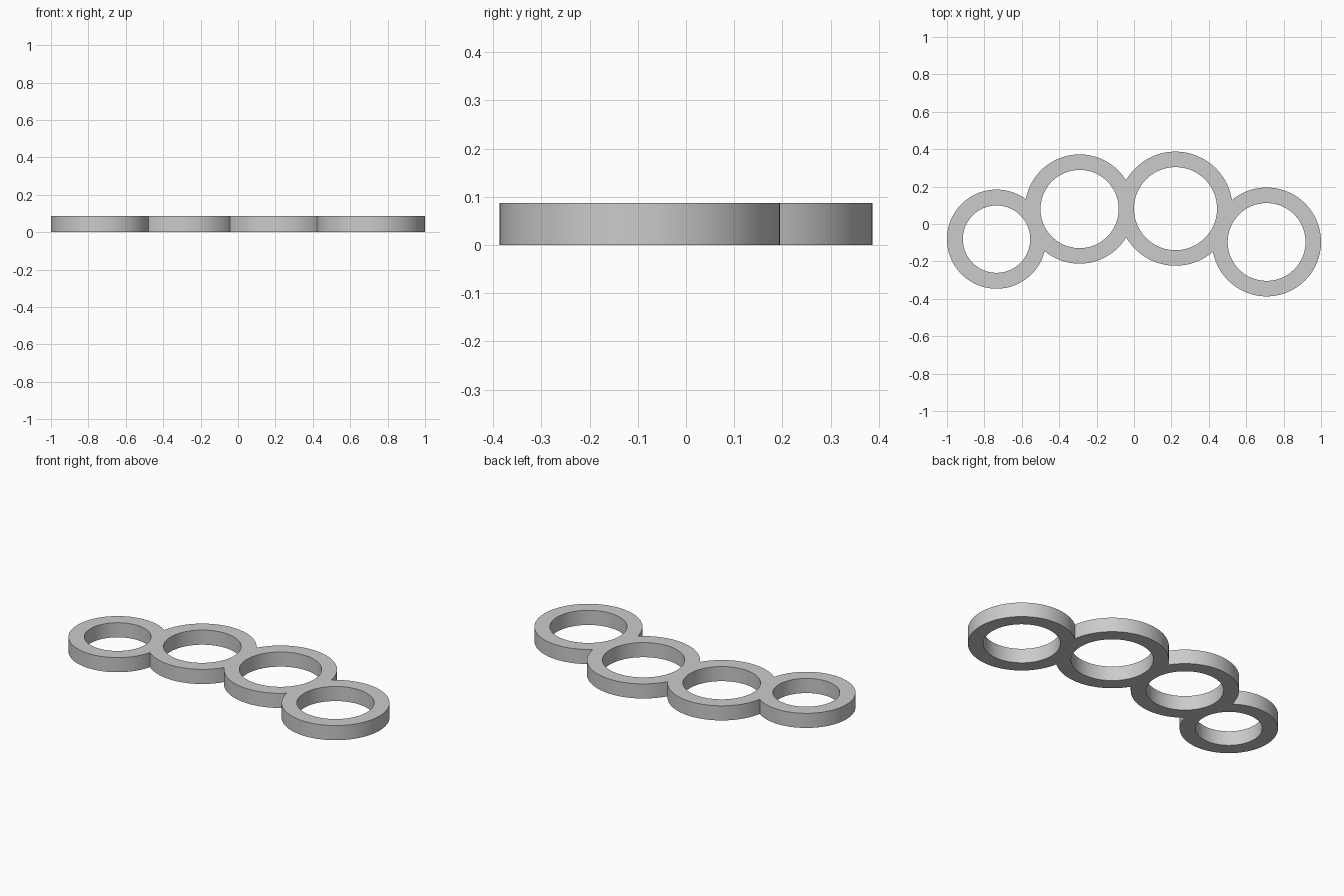
import bpy
import math

cube = bpy.data.objects.get("Cube")
if cube:
    bpy.data.objects.remove(cube, do_unlink=True)

HEIGHT = 0.087
# centre x, centre y, outer radius, hole radius
RINGS = [
    (-0.735, -0.081, 0.265, 0.180),
    (-0.291, 0.080, 0.292, 0.209),
    (0.222, 0.082, 0.305, 0.222),
    (0.709, -0.096, 0.291, 0.208),
]

metal = bpy.data.materials.new("plain grey")
metal.use_nodes = True
GREY = (0.6, 0.6, 0.6, 1)
metal.diffuse_color = GREY
metal.node_tree.nodes["Principled BSDF"].inputs["Base Color"].default_value = GREY


def disc(name, x, y, radius, depth):
    bpy.ops.mesh.primitive_cylinder_add(
        vertices=128, radius=radius, depth=depth, location=(x, y, HEIGHT / 2))
    ob = bpy.context.object
    ob.name = name
    ob.data.materials.append(metal)
    return ob


def combine(body, tool, operation):
    mod = body.modifiers.new(operation.lower(), "BOOLEAN")
    mod.operation = operation
    mod.solver = "EXACT"
    mod.object = tool
    bpy.ops.object.select_all(action="DESELECT")
    body.select_set(True)
    bpy.context.view_layer.objects.active = body
    bpy.ops.object.modifier_apply(modifier=mod.name)
    bpy.data.objects.remove(tool, do_unlink=True)


# Fused outer discs
body = None
for x, y, outer, hole in RINGS:
    part = disc("linked_rings", x, y, outer, HEIGHT)
    if body is None:
        body = part
    else:
        combine(body, part, "UNION")

# Round holes through the plate
for x, y, outer, hole in RINGS:
    combine(body, disc("hole_cutter", x, y, hole, HEIGHT * 3), "DIFFERENCE")

# Smooth round walls, sharp rims
bpy.ops.object.select_all(action="DESELECT")
body.select_set(True)
bpy.context.view_layer.objects.active = body
bpy.ops.object.shade_smooth_by_angle(angle=math.radians(30))
